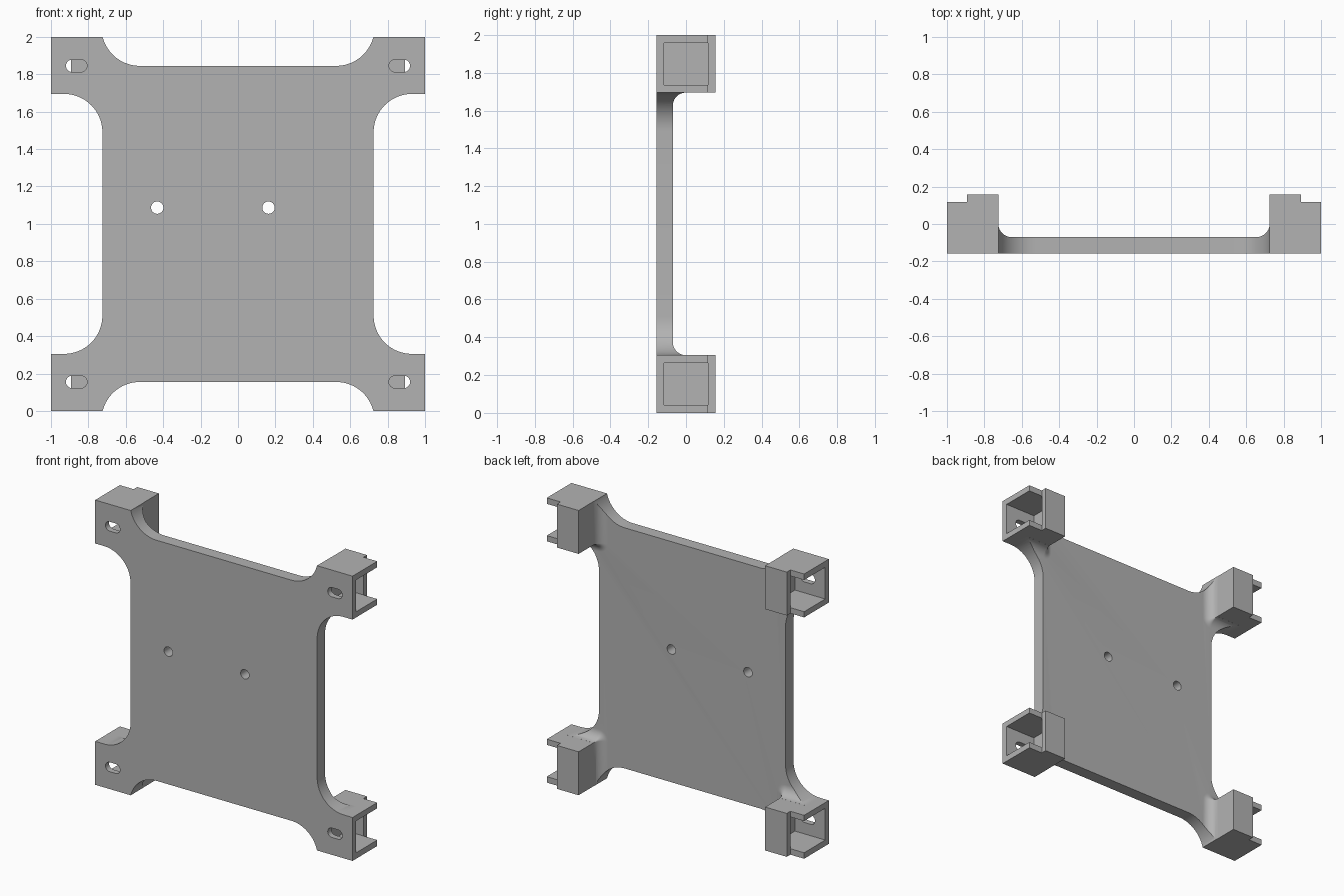
import bpy
import bmesh
from math import sin, cos, radians

if "Cube" in bpy.data.objects:
    bpy.data.objects.remove(bpy.data.objects["Cube"], do_unlink=True)

FRONT, BACK, PLATE_BACK = -0.157, 0.157, -0.07   # depths along y
IN_X, IN_Z = 0.725, 0.695                        # inner faces of the corner boxes
STEP_X, STEP_Y = 0.893, 0.117                    # notch at the rear of each box
ARC, FILLET = 0.205, 0.07
MID = 1.0                                        # height of the model's centre
CORNERS = [(1, 1), (-1, 1), (-1, -1), (1, -1)]

grey = bpy.data.materials.new("light grey")
grey.use_nodes = True
COLOUR = (0.45, 0.45, 0.45, 1)
grey.diffuse_color = COLOUR
grey.node_tree.nodes["Principled BSDF"].inputs["Base Color"].default_value = COLOUR


def loft(name, rings):
    """Closed solid through matching rings of points."""
    bm = bmesh.new()
    loops = [[bm.verts.new(p) for p in ring] for ring in rings]
    n = len(loops[0])
    for a, b in zip(loops, loops[1:]):
        for i in range(n):
            j = (i + 1) % n
            bm.faces.new((a[i], a[j], b[j], b[i]))
    bm.faces.new(loops[0])
    bm.faces.new(loops[-1])
    bmesh.ops.recalc_face_normals(bm, faces=bm.faces)
    mesh = bpy.data.meshes.new(name)
    bm.to_mesh(mesh)
    bm.free()
    mesh.materials.append(grey)
    obj = bpy.data.objects.new(name, mesh)
    bpy.context.collection.objects.link(obj)
    return obj


def prism_y(name, outline, y0, y1):
    """Extrude an (x, height from centre) outline along y."""
    return loft(name, [[(x, y, MID + z) for x, z in outline] for y in (y0, y1)])


def prism_z(name, outline, z0, z1):
    """Extrude an (x, y) outline along z."""
    return loft(name, [[(x, y, MID + z) for x, y in outline] for z in (z0, z1)])


def arc(cx, cz, r, start, end, steps=16):
    angles = [radians(start + (end - start) * i / steps) for i in range(steps + 1)]
    return [(cx + r * cos(a), cz + r * sin(a)) for a in angles]


def combine(target, tool, operation):
    mod = target.modifiers.new("combine", "BOOLEAN")
    mod.operation, mod.solver, mod.object = operation, "EXACT", tool
    bpy.context.view_layer.objects.active = target
    bpy.ops.object.modifier_apply(modifier=mod.name)
    bpy.data.objects.remove(tool, do_unlink=True)


# Plate slab, trimmed to its outline further down
bracket = prism_y("mounting_plate", [(-1.1, -1.1), (1.1, -1.1), (1.1, 1.1), (-1.1, 1.1)],
                  FRONT, PLATE_BACK)

# Concave blends from the plate up to each box
for sx, sz in CORNERS:
    levels = [(FILLET, PLATE_BACK - 0.04)]
    for i in range(13):
        t = radians(7 * i)
        levels.append((FILLET * (1 - sin(t)), PLATE_BACK + FILLET * (1 - cos(t))))
    rings = []
    for d, y in levels:
        ring = [(IN_X - d, 1.1)] + arc(IN_X, IN_Z, d, 180, 270, 10)
        ring += [(1.1, IN_Z - d), (1.1, 1.1)]
        rings.append([(sx * x, y, MID + sz * z) for x, z in ring])
    combine(bracket, loft("blend", rings), "UNION")

# Plate outline with scooped corners
quarter = arc(0.525, 0.845 + ARC, ARC, -90, -14.1)
quarter += [(1, 1), (1, IN_Z)]
quarter += arc(IN_X + ARC, IN_Z - ARC, ARC, 90, 180)
outline = []
for sx, sz in CORNERS:
    points = [(sx * x, sz * z) for x, z in quarter]
    outline += points[::-1] if sx * sz > 0 else points
combine(bracket, prism_y("outline", outline, FRONT - 0.1, BACK + 0.1), "INTERSECT")

# Corner boxes, stepped at the rear
box = [(IN_X, FRONT), (1, FRONT), (1, STEP_Y), (STEP_X, STEP_Y), (STEP_X, BACK), (IN_X, BACK)]
for sx, sz in CORNERS:
    profile = [(sx * x, y) for x, y in box]
    combine(bracket, prism_z("box", profile, sz * IN_Z, sz * 1.0), "UNION")

# Pockets open to the side and the outer rear, then slots through the front wall
pocket = [(0.765, -STEP_Y), (1.1, -STEP_Y), (1.1, 0.25), (STEP_X, 0.25),
          (STEP_X, STEP_Y), (0.765, STEP_Y)]
slot = arc(0.887, 0.845, 0.033, -90, 90) + arc(0.84, 0.845, 0.033, 90, 270)
for sx, sz in CORNERS:
    profile = [(sx * x, y) for x, y in pocket]
    combine(bracket, prism_z("pocket", profile, sz * 0.735, sz * 0.958), "DIFFERENCE")
    profile = [(sx * x, sz * z) for x, z in slot]
    combine(bracket, prism_y("slot", profile, FRONT - 0.1, -0.05), "DIFFERENCE")

# Two round holes in the plate
for x in (-0.432, 0.163):
    circle = arc(x, 0.087, 0.033, 0, 360, 32)[:-1]
    combine(bracket, prism_y("hole", circle, FRONT - 0.1, 0), "DIFFERENCE")

bpy.ops.object.select_all(action="DESELECT")
bracket.select_set(True)
bpy.context.view_layer.objects.active = bracket
bpy.ops.object.shade_smooth_by_angle(angle=radians(25))
